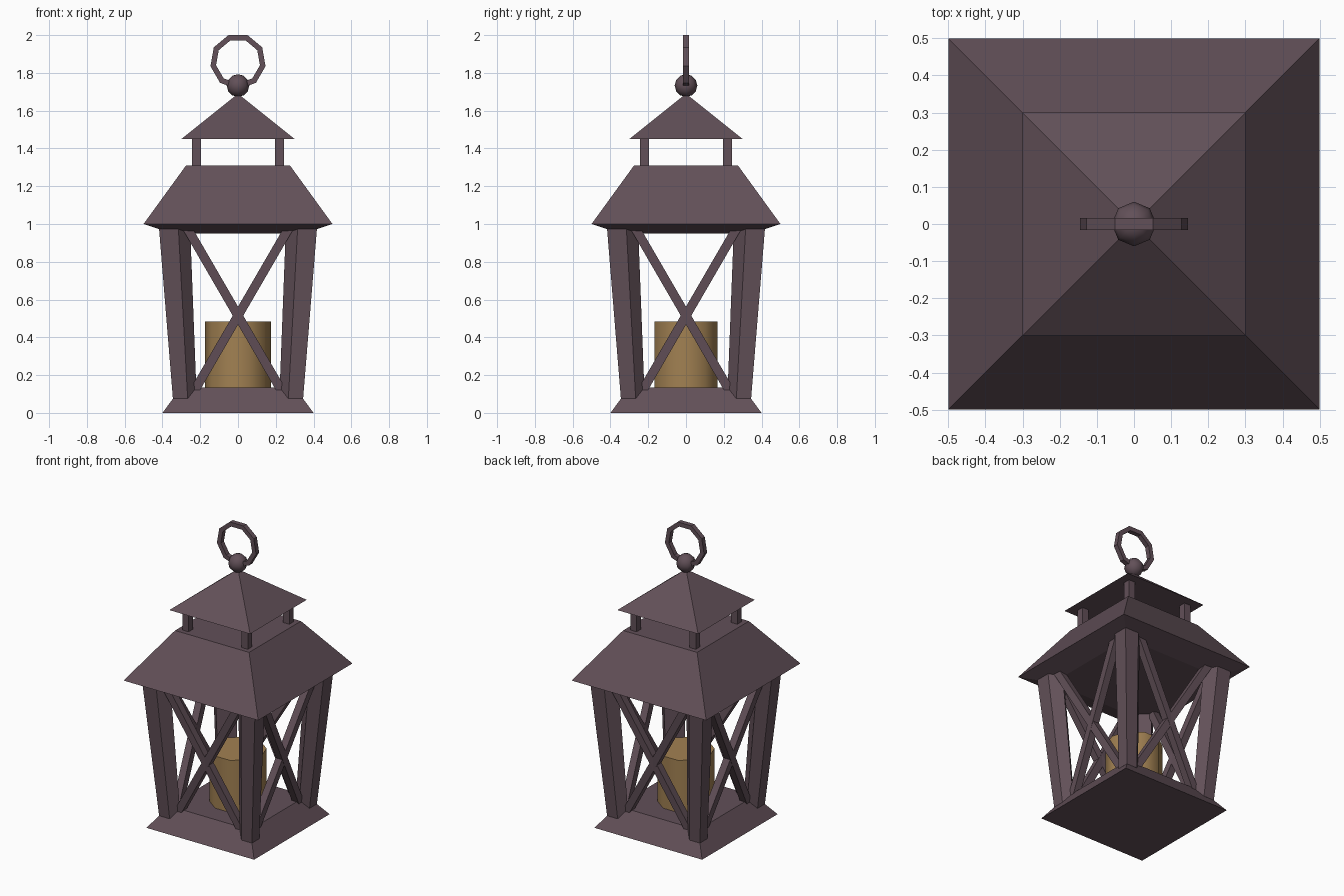
import bpy, bmesh, math
from mathutils import Vector

if "Cube" in bpy.data.objects:
    bpy.data.objects.remove(bpy.data.objects["Cube"])


def material(name, rgb):
    m = bpy.data.materials.new(name)
    m.diffuse_color = (*rgb, 1)
    m.use_nodes = True
    m.node_tree.nodes["Principled BSDF"].inputs["Base Color"].default_value = m.diffuse_color
    return m


METAL = material("dark plum metal", (0.122, 0.08, 0.098))
WAX = material("amber wax", (0.36, 0.22, 0.085))


def finish(name, bm, mat, smooth_angle=None):
    bmesh.ops.recalc_face_normals(bm, faces=bm.faces)
    me = bpy.data.meshes.new(name)
    bm.to_mesh(me)
    bm.free()
    me.materials.append(mat)
    ob = bpy.data.objects.new(name, me)
    bpy.context.collection.objects.link(ob)
    if smooth_angle:
        bpy.context.view_layer.objects.active = ob
        ob.select_set(True)
        bpy.ops.object.shade_smooth_by_angle(angle=math.radians(smooth_angle))
        ob.select_set(False)
    return ob


def loft(bm, rings, closed=False):
    """Skin a list of equal point rings; cap the ends unless closed in a loop."""
    vs = [[bm.verts.new(p) for p in r] for r in rings]
    n = len(vs[0])
    pairs = list(zip(vs, vs[1:])) + ([(vs[-1], vs[0])] if closed else [])
    for a, b in pairs:
        for i in range(n):
            j = (i + 1) % n
            bm.faces.new((a[i], a[j], b[j], b[i]))
    if not closed:
        bm.faces.new(vs[0])
        bm.faces.new(vs[-1])


def square(h, z, cx=0, cy=0):
    return [(cx + sx * h, cy + sy * h, z) for sx, sy in ((-1, -1), (1, -1), (1, 1), (-1, 1))]


def tiers(name, levels):
    bm = bmesh.new()
    loft(bm, [square(h, z) for h, z in levels])
    finish(name, bm, METAL)


# Base and main roof
tiers("base", [(0.4, 0), (0.3, 0.135)])
tiers("main_roof", [(0.35, 0.95), (0.5, 1.0), (0.275, 1.31)])

# Cap roof
bm = bmesh.new()
ring = [bm.verts.new(p) for p in square(0.3, 1.45)]
apex = bm.verts.new((0, 0, 1.69))
bm.faces.new(ring)
for i in range(4):
    bm.faces.new((ring[i], ring[(i + 1) % 4], apex))
finish("cap_roof", bm, METAL)


# Five-sided corner posts, leaning outward and widening upward
def post_ring(z, sx, sy):
    a = 0.345 + (z - 0.08) * 0.0815
    k = 0.76 + (z - 0.08) * 0.26
    offs = [(0, 0), (0.103, 0), (0.166, 0.063), (0.063, 0.166), (0, 0.103)]
    return [(sx * (a - k * u), sy * (a - k * v), z) for u, v in offs]


for sx, side in ((-1, "left"), (1, "right")):
    for sy, end in ((-1, "front"), (1, "back")):
        bm = bmesh.new()
        loft(bm, [post_ring(0.075, sx, sy), post_ring(0.99, sx, sy)])
        finish(f"{end}_{side}_post", bm, METAL)
        # Short posts under the cap roof
        bm = bmesh.new()
        loft(bm, [square(0.023, z, sx * 0.22, sy * 0.22) for z in (1.30, 1.46)])
        finish(f"{end}_{side}_cap_post", bm, METAL)

# Crossed braces on all four sides
for q, side in enumerate(("front", "right", "back", "left")):
    c, s = math.cos(q * math.pi / 2), math.sin(q * math.pi / 2)
    bm = bmesh.new()
    for m in (-1, 1):
        p0, p1 = Vector((m * 0.27, -0.37, 0.98)), Vector((-m * 0.235, -0.285, 0.11))
        d = (p1 - p0).normalized()
        n = d.cross(Vector((0, 1, 0))).normalized()
        t = n.cross(d)
        rings = []
        for p in (p0, p1):
            pts = [p + n * 0.024 * u + t * 0.024 * v for u, v in ((-1, -1), (1, -1), (1, 1), (-1, 1))]
            rings.append([(v.x * c - v.y * s, v.x * s + v.y * c, v.z) for v in pts])
        loft(bm, rings)
    finish(f"{side}_cross_brace", bm, METAL)

# Candle
bm = bmesh.new()
loft(bm, [[(0.174 * math.cos(i * math.tau / 10), 0.174 * math.sin(i * math.tau / 10), z)
           for i in range(10)] for z in (0.13, 0.485)])
finish("candle", bm, WAX, 40)

# Ball finial
bm = bmesh.new()
bmesh.ops.create_uvsphere(bm, u_segments=8, v_segments=6, radius=0.06)
bmesh.ops.translate(bm, verts=bm.verts, vec=(0, 0, 1.733))
finish("ball_finial", bm, METAL, 60)

# Nine-sided hanging ring of square section
bm = bmesh.new()
rings = []
for i in range(9):
    a = math.pi + i * math.tau / 9
    rings.append([(r * math.sin(a), y, 1.861 + r * math.cos(a))
                  for r, y in ((0.148, -0.016), (0.148, 0.016), (0.118, 0.016), (0.118, -0.016))])
loft(bm, rings, closed=True)
finish("hanging_ring", bm, METAL)
